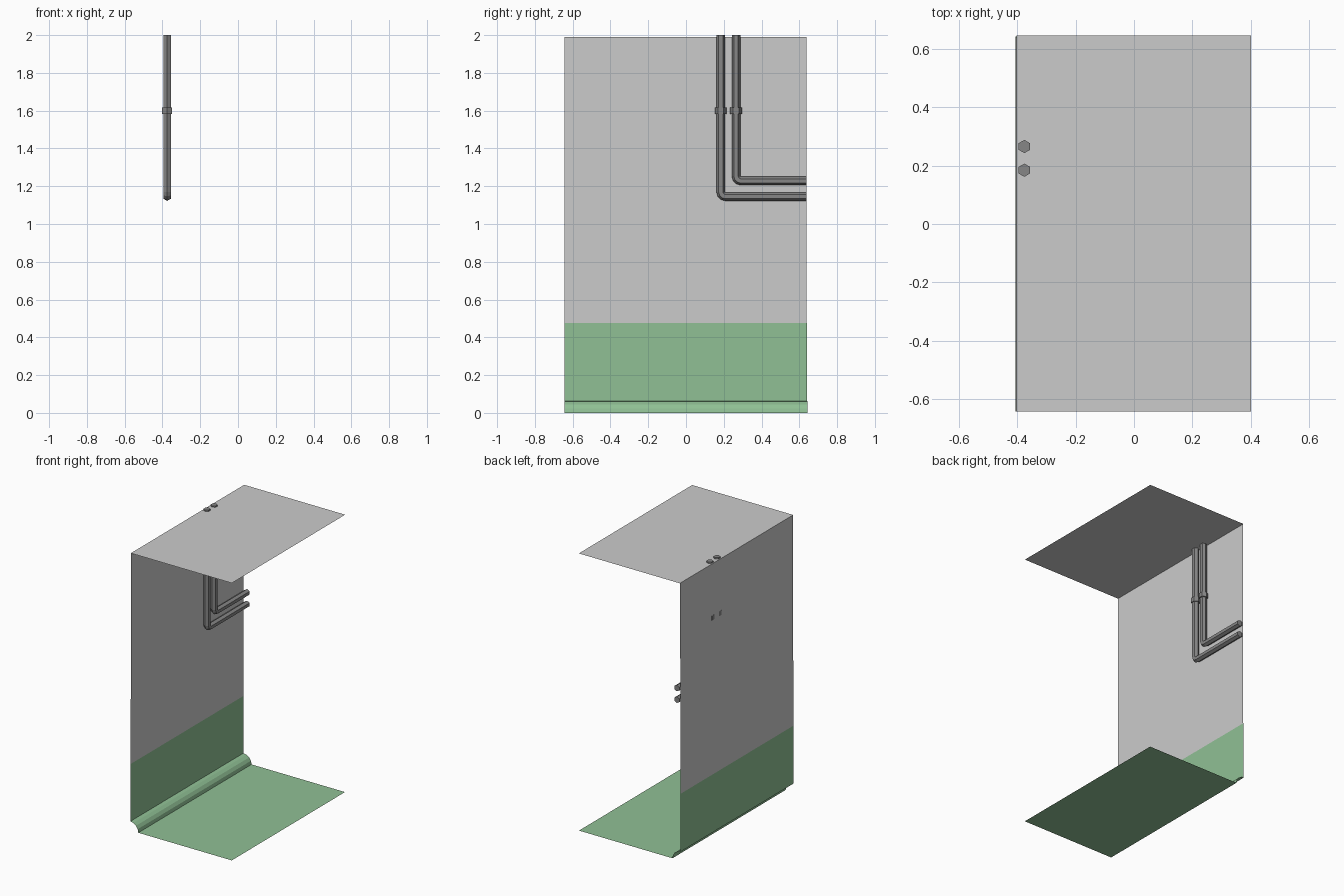
import bpy, bmesh, math
from mathutils import Vector

if "Cube" in bpy.data.objects:
    bpy.data.objects.remove(bpy.data.objects["Cube"])


def material(name, rgb):
    m = bpy.data.materials.new(name)
    m.diffuse_color = (*rgb, 1)
    m.use_nodes = True
    m.node_tree.nodes["Principled BSDF"].inputs["Base Color"].default_value = m.diffuse_color
    return m


green = material("green_paint", (0.28, 0.53, 0.30))
dark = material("dark_metal", (0.24, 0.24, 0.24))


def finish(bm, name, mat=None):
    me = bpy.data.meshes.new(name)
    bm.to_mesh(me)
    bm.free()
    ob = bpy.data.objects.new(name, me)
    bpy.context.collection.objects.link(ob)
    if mat:
        me.materials.append(mat)
    return ob


def strip(name, profile, y0, y1, mat=None):
    """Open sheet: an x-z profile drawn out along y."""
    bm = bmesh.new()
    rows = [(bm.verts.new((x, y0, z)), bm.verts.new((x, y1, z))) for x, z in profile]
    for (a, b), (c, d) in zip(rows, rows[1:]):
        bm.faces.new((a, b, d, c))
    return finish(bm, name, mat)


def sweep(name, path, r, mat):
    """Six-sided tube along a path lying in a plane of constant x."""
    bm = bmesh.new()
    side = Vector((1, 0, 0))
    rings = []
    for i, p in enumerate(path):
        t = (path[min(i + 1, len(path) - 1)] - path[max(i - 1, 0)]).normalized()
        n = t.cross(side)
        rings.append([bm.verts.new(p + r * (math.cos(k * math.pi / 3) * n
                                            + math.sin(k * math.pi / 3) * side))
                      for k in range(6)])
    for a, b in zip(rings, rings[1:]):
        for k in range(6):
            bm.faces.new((a[k], a[(k + 1) % 6], b[(k + 1) % 6], b[k]))
    bm.faces.new(rings[0])
    bm.faces.new(rings[-1])
    bmesh.ops.recalc_face_normals(bm, faces=bm.faces)
    return finish(bm, name, mat)


# Room shell: painted floor, quarter-round skirting, two-tone wall, ceiling
R, WX = 0.064, -0.406
cove = [(WX + R * math.sin(a), R * math.cos(a))
        for a in (i * math.pi / 8 for i in range(5))]
strip("floor", [(WX + R, 0), (0.40, 0)], -0.642, 0.642, green)
strip("skirting_cove", cove, -0.642, 0.642, green)
strip("lower_wall", [(-0.403, 0.477), (WX, R)], -0.642, 0.64, green)
strip("upper_wall", [(-0.40, 1.99), (-0.403, 0.477)], -0.642, 0.638)
strip("ceiling", [(0.40, 1.99), (-0.402, 1.99)], -0.641, 0.644)

# Two bent pipes, each with a collar
PX, BEND = -0.375, 0.025
for i, (y, z) in enumerate([(0.184, 1.145), (0.265, 1.228)], 1):
    path = [Vector((PX, y, 2.0))]
    for k in range(4):
        a = k * math.pi / 6
        path.append(Vector((PX, y + BEND * (1 - math.cos(a)),
                            z + BEND * (1 - math.sin(a)))))
    path.append(Vector((PX, 0.639, z)))
    sweep(f"pipe_{i}", path, 0.0225, dark)
    sweep(f"pipe_collar_{i}", [Vector((PX, y, 1.617)), Vector((PX, y, 1.583))],
          0.031, dark)
